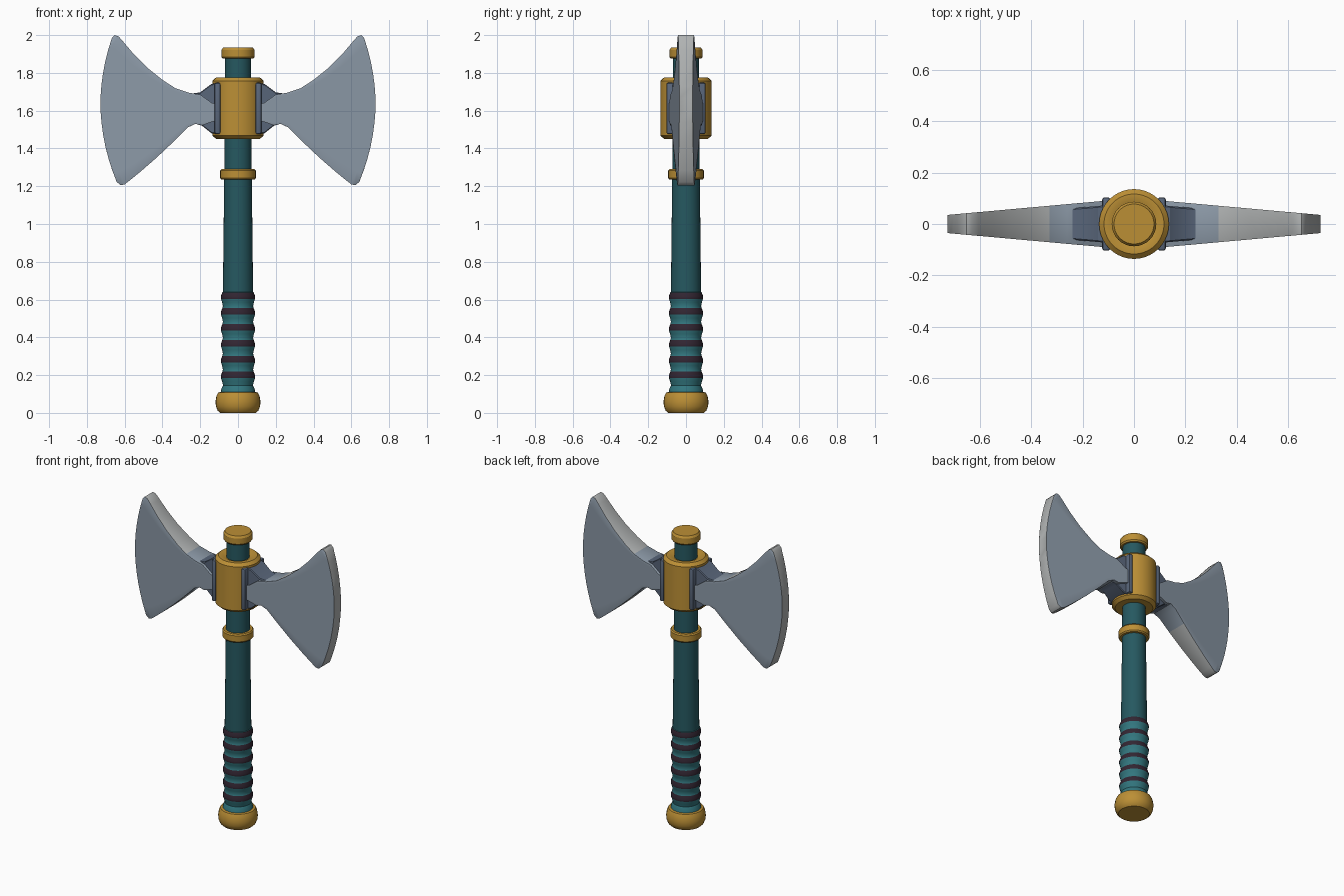
import bpy, bmesh, math

if "Cube" in bpy.data.objects:
    bpy.data.objects.remove(bpy.data.objects["Cube"])


def material(name, rgb):
    m = bpy.data.materials.new(name)
    m.diffuse_color = (*rgb, 1)
    m.use_nodes = True
    m.node_tree.nodes["Principled BSDF"].inputs["Base Color"].default_value = m.diffuse_color
    return m


GOLD = material("gold", (0.50, 0.275, 0.036))
TEAL = material("dark teal", (0.019, 0.098, 0.117))
GRIP = material("grip teal", (0.032, 0.181, 0.209))
BAND = material("dark plum", (0.032, 0.019, 0.032))
STEEL = material("blue steel", (0.262, 0.319, 0.386))
EDGE = material("pale steel", (0.43, 0.445, 0.445))
SLATE = material("slate", (0.10, 0.133, 0.195))


def finish(name, bm, mats, bevel=0, mirror=False, angle=32, segments=2):
    """Turn a bmesh into a shaded object, with bevel and mirror applied."""
    bmesh.ops.recalc_face_normals(bm, faces=bm.faces)
    me = bpy.data.meshes.new(name)
    bm.to_mesh(me)
    bm.free()
    ob = bpy.data.objects.new(name, me)
    bpy.context.collection.objects.link(ob)
    for m in mats:
        me.materials.append(m)
    if bevel:
        b = ob.modifiers.new("bevel", 'BEVEL')
        b.width, b.segments = bevel, segments
        b.limit_method, b.angle_limit = 'ANGLE', math.radians(50)
    if mirror:
        ob.modifiers.new("mirror", 'MIRROR').use_axis[0] = True
    bpy.ops.object.select_all(action='DESELECT')
    ob.select_set(True)
    bpy.context.view_layer.objects.active = ob
    if bevel or mirror:
        bpy.ops.object.convert(target='MESH')
    bpy.ops.object.shade_smooth_by_angle(angle=math.radians(angle))
    return ob


def lathe(name, profile, mats, slots=None, n=32):
    """Spin a (radius, z) profile; slots gives a material per segment."""
    bm = bmesh.new()
    rings = [[bm.verts.new((r * math.cos(math.tau * i / n), r * math.sin(math.tau * i / n), z))
              for i in range(n)] for r, z in profile]
    for k, (a, b) in enumerate(zip(rings, rings[1:])):
        for i in range(n):
            f = bm.faces.new((a[i], a[(i + 1) % n], b[(i + 1) % n], b[i]))
            f.material_index = slots[k] if slots else 0
    bm.faces.new(rings[0])
    bm.faces.new(rings[-1])
    return finish(name, bm, mats)


def half_y(x):
    """Half thickness of the blade, thinning outward."""
    return 0.09 - 0.09 * (x - 0.12)


def loft(stations, thickness, cols):
    """Skin (top x, top z, bottom x, bottom z, bulge) stations on both sides."""
    bm = bmesh.new()
    sides = []
    for s in (-1, 1):
        rows = []
        for xt, zt, xb, zb, bulge in stations:
            row = []
            for j in range(cols + 1):
                t = j / cols
                x = xt + (xb - xt) * t + bulge * 4 * t * (1 - t)
                row.append(bm.verts.new((x, s * thickness(x), zt + (zb - zt) * t)))
            rows.append(row)
        for a, b in zip(rows, rows[1:]):
            for j in range(cols):
                bm.faces.new((a[j], a[j + 1], b[j + 1], b[j]))
        # Border loop running once around the outline
        sides.append(rows[0] + [r[-1] for r in rows[1:-1]] + rows[-1][::-1]
                     + [r[0] for r in rows[-2:0:-1]])
    f, k = sides
    for i in range(len(f)):
        j = (i + 1) % len(f)
        bm.faces.new((f[i], f[j], k[j], k[i]))
    return bm


# Pommel
lathe("pommel", [(0.095, 0), (0.108, 0.012), (0.117, 0.035), (0.119, 0.06),
                 (0.114, 0.09), (0.105, 0.108), (0.085, 0.112)], [GOLD])

# Ribbed grip with a dark wrap on the upper slope of every rib
profile, slots = [(0.092, 0.10), (0.088, 0.128), (0.079, 0.145)], [0, 0]
for i in range(6):
    z = 0.2 + 0.084 * i
    profile += [(0.084, z - 0.034), (0.090, z - 0.016), (0.091, z - 0.003),
                (0.083, z + 0.018), (0.080, z + 0.030)]
    slots += [0, 0, 1, 1, 0]
profile[-1] = (0.078, z + 0.020)
lathe("grip", profile, [GRIP, BAND], slots)

# Shaft, collar and end cap
lathe("shaft", [(0.080, 0.63), (0.073, 1.25), (0.069, 1.89)], [TEAL])
lathe("collar", [(0.072, 1.235), (0.088, 1.235), (0.094, 1.243), (0.094, 1.282),
                 (0.088, 1.290), (0.072, 1.290)], [GOLD])
lathe("end_cap", [(0.068, 1.875), (0.080, 1.875), (0.087, 1.884), (0.087, 1.922),
                  (0.078, 1.935)], [GOLD])

# Socket that holds the blades
lathe("socket", [(0.072, 1.45), (0.115, 1.45), (0.136, 1.468), (0.136, 1.757),
                 (0.117, 1.775), (0.090, 1.775), (0.072, 1.765)], [GOLD], n=40)

# Twin blades
blade = finish("blades", loft([
    (0.10, 1.63, 0.10, 1.55, 0),
    (0.14, 1.642, 0.14, 1.54, 0),
    (0.20, 1.685, 0.19, 1.522, 0),
    (0.26, 1.695, 0.225, 1.53, 0.006),
    (0.33, 1.718, 0.265, 1.512, 0.012),
    (0.40, 1.763, 0.34, 1.437, 0.022),
    (0.48, 1.827, 0.43, 1.352, 0.036),
    (0.55, 1.897, 0.515, 1.278, 0.056),
    (0.605, 1.962, 0.575, 1.229, 0.078),
    (0.632, 1.993, 0.600, 1.210, 0.090),
    (0.652, 2.000, 0.620, 1.205, 0.092),
    (0.668, 1.984, 0.642, 1.222, 0.072)], half_y, 12),
    [STEEL, EDGE], bevel=0.012, mirror=True)
# Pale ground rim around the outer part of each blade
for p in blade.data.polygons:
    if abs(p.center.x) > 0.325 and abs(p.normal.y) < 0.9:
        p.material_index = 1

# Dark roots behind the blade necks
finish("blade_roots", loft([
    (0.10, 1.745, 0.10, 1.475, 0),
    (0.14, 1.742, 0.14, 1.480, 0),
    (0.20, 1.697, 0.19, 1.520, 0),
    (0.25, 1.690, 0.23, 1.532, 0)], lambda x: half_y(x) - 0.018, 4),
    [SLATE], bevel=0.005, mirror=True, segments=1)


# Clamp strips beside the socket
def box(name, lo, hi, mat, bevel):
    bm = bmesh.new()
    bmesh.ops.create_cube(bm, size=1)
    for v in bm.verts:
        v.co = [(a + b) / 2 + c * (b - a) for a, b, c in zip(lo, hi, v.co)]
    finish(name, bm, [mat], bevel=bevel, mirror=True)


box("clamps", (0.092, -0.104, 1.476), (0.124, 0.104, 1.748), SLATE, 0.010)
